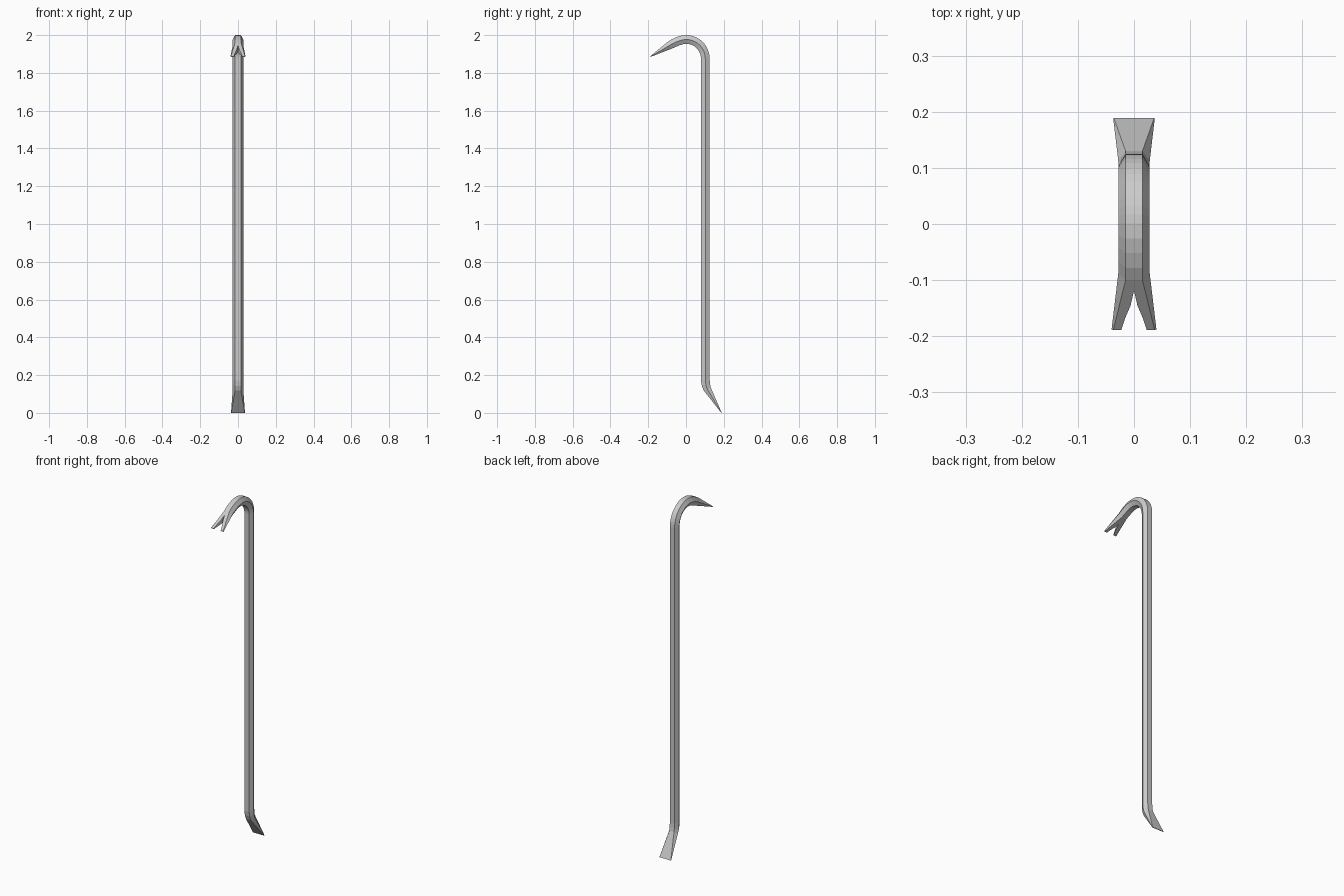
import bpy, bmesh, math

if "Cube" in bpy.data.objects:
    bpy.data.objects.remove(bpy.data.objects["Cube"])

# Sections along the bar: outer (y, z), inner (y, z), flat half width, widest half width
FLAT, WIDE = 0.015, 0.028
sections = [
    # chisel end and lower bend
    ((0.189, 0.001), (0.187, 0.0), 0.036, 0.037),
    ((0.130, 0.137), (0.094, 0.118), FLAT, WIDE),
    ((0.127, 0.155), (0.084, 0.143), FLAT, WIDE),
    ((0.125, 0.182), (0.079, 0.172), FLAT, WIDE),
]
# shaft and hook bend
cy, cz, r_out, r_in = 0.001, 1.876, 0.124, 0.078
for i in range(13):
    a = math.radians(90 * i / 12)
    c, s = math.cos(a), math.sin(a)
    sections.append(((cy + r_out * c, cz + r_out * s),
                     (cy + r_in * c, cz + r_in * s), FLAT, WIDE))
# claw end
sections += [
    ((-0.026, 1.997), (-0.014, 1.952), FLAT, WIDE),
    ((-0.052, 1.989), (-0.032, 1.947), FLAT, WIDE),
    ((-0.078, 1.977), (-0.053, 1.938), FLAT, WIDE),
    ((-0.100, 1.962), (-0.076, 1.928), FLAT, WIDE),
    ((-0.189, 1.888), (-0.187, 1.885), 0.037, 0.040),
]


def make_object(name, bm):
    bmesh.ops.recalc_face_normals(bm, faces=bm.faces)
    mesh = bpy.data.meshes.new(name)
    bm.to_mesh(mesh)
    bm.free()
    obj = bpy.data.objects.new(name, mesh)
    bpy.context.collection.objects.link(obj)
    return obj


# Hexagonal bar lofted through the sections
bm = bmesh.new()
rings = []
for (oy, oz), (iy, iz), f, w in sections:
    my, mz = (oy + iy) / 2, (oz + iz) / 2
    pts = [(f, oy, oz), (w, my, mz), (f, iy, iz),
           (-f, iy, iz), (-w, my, mz), (-f, oy, oz)]
    rings.append([bm.verts.new(p) for p in pts])
for a, b in zip(rings, rings[1:]):
    for i in range(6):
        j = (i + 1) % 6
        bm.faces.new((a[i], a[j], b[j], b[i]))
bm.faces.new(rings[0])
bm.faces.new(rings[-1])
bar = make_object("crowbar", bm)

# Nail notch cutter: a vertical prism with a V outline
half = [(0.006, -0.145), (0.015, -0.166), (0.023, -0.190), (0.023, -0.22)]
outline = [(0, -0.119)] + half + [(-x, y) for x, y in reversed(half)]
bm = bmesh.new()
face = bm.faces.new([bm.verts.new((x, y, 1.8)) for x, y in outline])
ext = bmesh.ops.extrude_face_region(bm, geom=[face])
bmesh.ops.translate(bm, vec=(0, 0, 0.3),
                    verts=[v for v in ext["geom"] if isinstance(v, bmesh.types.BMVert)])
cutter = make_object("notch_cutter", bm)
cutter.hide_render = True
cutter.hide_viewport = True

# Cut the notch into the claw
mod = bar.modifiers.new("notch", "BOOLEAN")
mod.operation = "DIFFERENCE"
mod.solver = "EXACT"
mod.object = cutter
